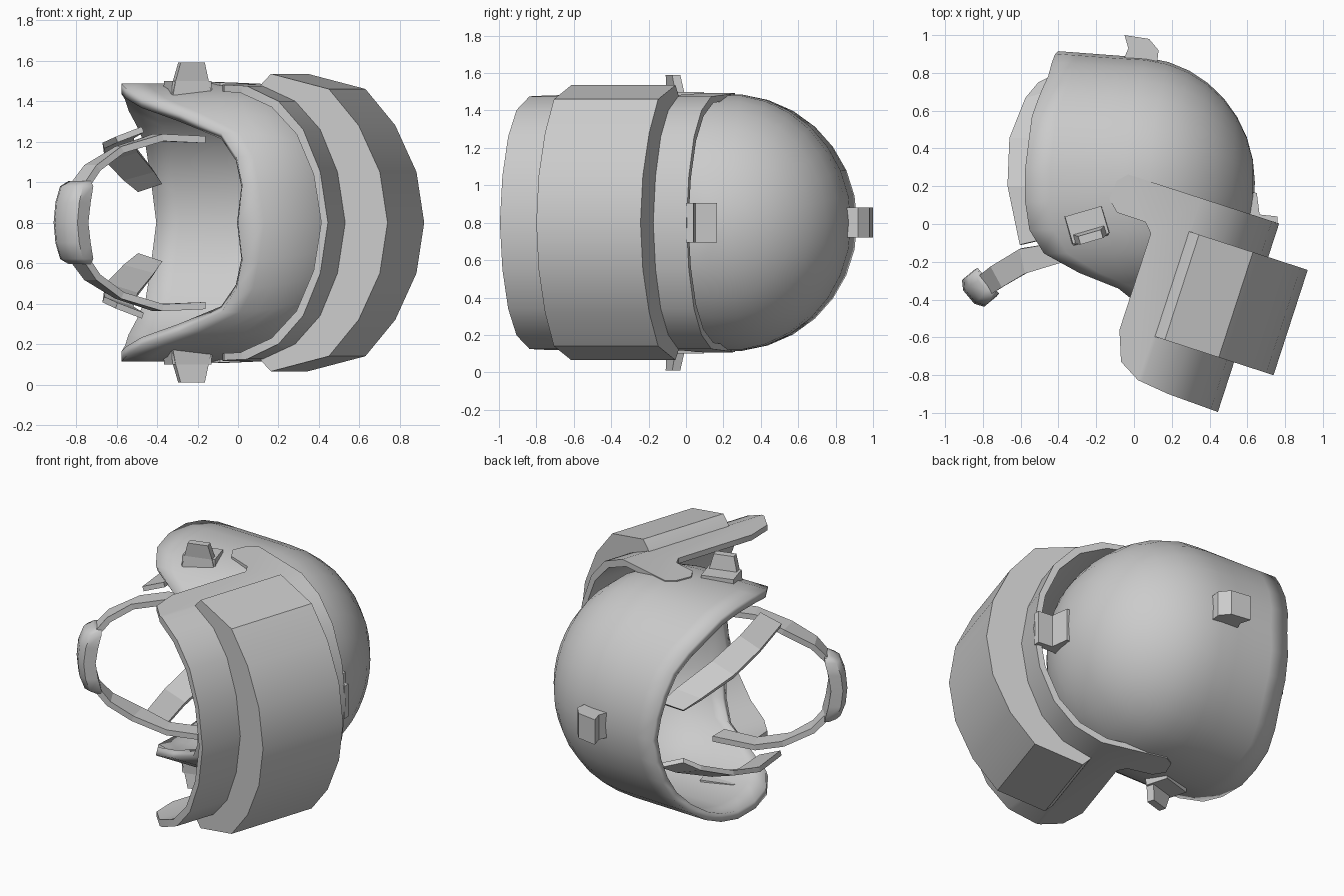
import bpy, bmesh, math
from mathutils import Vector

if "Cube" in bpy.data.objects:
    bpy.data.objects.remove(bpy.data.objects["Cube"])

MID = 0.8                       # plane of symmetry (world z)
U = Vector((0.951, -0.309, 0))  # raised visor: outward direction
V = Vector((0.309, 0.951, 0))   # raised visor: along its height
Z = Vector((0, 0, 1))


def make(name, verts, faces, smooth=None):
    me = bpy.data.meshes.new(name)
    me.from_pydata([tuple(v) for v in verts], [], faces)
    bm = bmesh.new()
    bm.from_mesh(me)
    bmesh.ops.remove_doubles(bm, verts=bm.verts, dist=1e-5)
    bmesh.ops.recalc_face_normals(bm, faces=bm.faces)
    bm.to_mesh(me)
    bm.free()
    ob = bpy.data.objects.new(name, me)
    ob.location.z = MID
    bpy.context.collection.objects.link(ob)
    if smooth:
        shade(ob, smooth)
    return ob


def shade(ob, angle):
    bpy.ops.object.select_all(action='DESELECT')
    ob.select_set(True)
    bpy.context.view_layer.objects.active = ob
    bpy.ops.object.shade_smooth_by_angle(angle=math.radians(angle))


def loft(name, rings, smooth=None):
    n = len(rings[0])
    verts = [v for r in rings for v in r]
    faces = [(i*n + j, i*n + (j+1) % n, (i+1)*n + (j+1) % n, (i+1)*n + j)
             for i in range(len(rings)-1) for j in range(n)]
    faces += [tuple(range(n))[::-1], tuple(range((len(rings)-1)*n, len(rings)*n))]
    return make(name, verts, faces, smooth)


def prism(name, pts, a, b, c, lo, hi, smooth=None):
    """Polygon in the a/b plane, extruded along c."""
    return loft(name, [[a*p + b*q + c*h for p, q in pts] for h in (lo, hi)], smooth)


def ribbon(name, edge_a, edge_b, thick):
    n = len(edge_a)
    ob = make(name, edge_a + edge_b, [(i, i+1, n+i+1, n+i) for i in range(n-1)])
    s = ob.modifiers.new('thickness', 'SOLIDIFY')
    s.thickness, s.offset = thick, 0
    mirror(ob)
    return ob


def mirror(ob):
    m = ob.modifiers.new('mirror', 'MIRROR')
    m.use_axis = (False, False, True)


def lerp(table, x):
    for (x0, y0), (x1, y1) in zip(table, table[1:]):
        if x <= x1:
            return y0 + (y1-y0)*(x-x0)/(x1-x0)
    return table[-1][1]


# Helmet shell: meridians from the crown (+x) down to an uneven rim
rim = [(0, -.40), (35, -.45), (60, -.54), (90, -.585), (107, -.56),
       (121, -.47), (135, -.24), (147, -.03), (180, .05)]
SEG, LEV = 30, 12
verts, faces = [], []
for j in range(SEG):
    phi = 360*j/SEG
    xr = lerp(rim, min(phi, 360-phi))
    c, s = math.cos(math.radians(phi)), math.sin(math.radians(phi))
    e = 2/2.4 if c < 0 else 1
    dome = .64*(math.acos(xr/.64) if xr > 0 else math.pi/2)
    total = dome + max(0, -xr)
    for i in range(LEV+1):
        d = total*i/LEV
        th = min(d/.64, math.pi/2)
        x = .64*math.cos(th) if d < dome else -(d-dome)
        k = math.sin(th)
        ry = (.665 + .03*max(0, -x)/.4) if c > 0 else .67
        y = .22 + math.copysign(abs(c)**e, c)*ry*k
        z = math.copysign(abs(s)**e, s)*.69*k
        verts.append((x, y, z))
for j in range(SEG):
    for i in range(LEV):
        a, b = j*(LEV+1)+i, ((j+1) % SEG)*(LEV+1)+i
        faces.append((a, a+1, b+1, b) if i else (a, a+1, b+1))
shell = make('helmet_shell', verts, faces)
sol = shell.modifiers.new('thickness', 'SOLIDIFY')
sol.thickness, sol.offset = .05, -1
shade(shell, 40)

# Visor sheet: curved band trimmed to the side outline
half = [(-.3, .70), (.30, .675), (.47, .60), (.60, .46), (.69, .25)]
arc = half + [(.73, 0)] + [(u, -z) for u, z in half[::-1]]
inner = [(u - (.035 if u > 0.2 else 0), z*.95) for u, z in arc]
visor = prism('visor', arc + inner[::-1], U, Z, V, -1, .5)
outline = [(-.11, .24), (-.157, .19), (-.166, .085), (-.104, .03), (.054, .028),
           (.10, -.02), (.10, -.41), (.10, -.557), (.16, -.715), (.276, -.78),
           (.45, -.80), (.9, -.815), (.9, .24)]
cutter = prism('visor_cutter', outline, U, V, Z, -1, 1)
cutter.hide_render = True
bo = visor.modifiers.new('trim', 'BOOLEAN')
bo.operation, bo.object, bo.solver = 'INTERSECT', cutter, 'EXACT'
bpy.context.view_layer.objects.active = visor
bpy.ops.object.modifier_apply(modifier='trim')
bpy.data.objects.remove(cutter)
shade(visor, 30)

# Thick armoured block on the visor
half = [(.30, .69), (.345, .735), (.645, .66), (.80, .48), (.91, .25)]
outer = half + [(.95, 0)] + [(u, -z) for u, z in half[::-1]]
back = [(u - .02, z*.98) for u, z in arc[1:-1]]
prism('visor_block', outer + back[::-1], U, Z, V, -.533, .053, 25)

# Chin straps
ribbon('chin_strap',
       [(-.16, -.04, .41), (-.42, -.10, .42), (-.60, -.13, .36), (-.75, -.22, .27), (-.84, -.29, .15)],
       [(-.16, -.16, .41), (-.37, -.20, .42), (-.57, -.26, .36), (-.69, -.33, .27), (-.77, -.38, .15)],
       .035)

# Inner neck straps
ribbon('neck_strap',
       [(-.50, .74, .16), (-.57, .66, .22), (-.655, .45, .31), (-.665, .20, .38), (-.60, -.11, .41)],
       [(-.38, .80, .20), (-.42, .70, .26), (-.50, .45, .36), (-.52, .20, .43), (-.47, -.08, .46)],
       .03)

# Chin cup
out, along, mid = Vector((-.77, -.64, 0)), Vector((.64, -.77, 0)), Vector((-.825, -.345, 0))
rows = [(.205, -.03, -.07, .07), (.18, .025, -.07, .088), (.10, .055, -.05, .092)]
rows = [(-z, o, i, l) for z, o, i, l in rows] + [(0, .065, -.035, .092)] + rows[::-1]
loft('chin_cup', [[mid + along*p + out*q + Z*z for p, q in
                   [(-l, i), (-l, o*.7 + i*.3), (-l*.5, o), (l*.5, o), (l, o*.7 + i*.3), (l, i)]]
                  for z, o, i, l in rows], 50)

# Side hooks: base plate with an upright tapered lip
A, B = Vector((.96, .28, 0)), Vector((-.28, .96, 0))
O = Vector((-.25, 0, 0))
plate = loft('hook_base', [[O + A*p + B*q + Z*h for p, q in
                            [(-.10*k, -.08), (.10*k, -.08), (.10*k, .07), (-.10*k, .07)]]
                           for h, k in ((.62, 1.05), (.70, 1))])
lip = loft('hook_lip', [[O + A*p + B*q + Z*h for p, q in
                         [(-w, f), (w, f), (w, g), (-w, g)]]
                        for h, w, f, g in ((.63, .10, -.09, -.03), (.70, .085, -.085, -.035),
                                           (.79, .062, -.095, -.05))])
mirror(plate)
mirror(lip)

# Back and crown clips
X, Y = Vector((1, 0, 0)), Vector((0, 1, 0))
prism('back_clip', [(-.05, 1.0), (.08, .98), (.13, .92), (.12, .83), (-.06, .86), (-.03, .93)],
      X, Y, Z, -.08, .08)
prism('crown_clip', [(.58, .17), (.65, .165), (.665, .05), (.76, .04), (.76, 0), (.58, 0)],
      X, Y, Z, -.105, .105)
